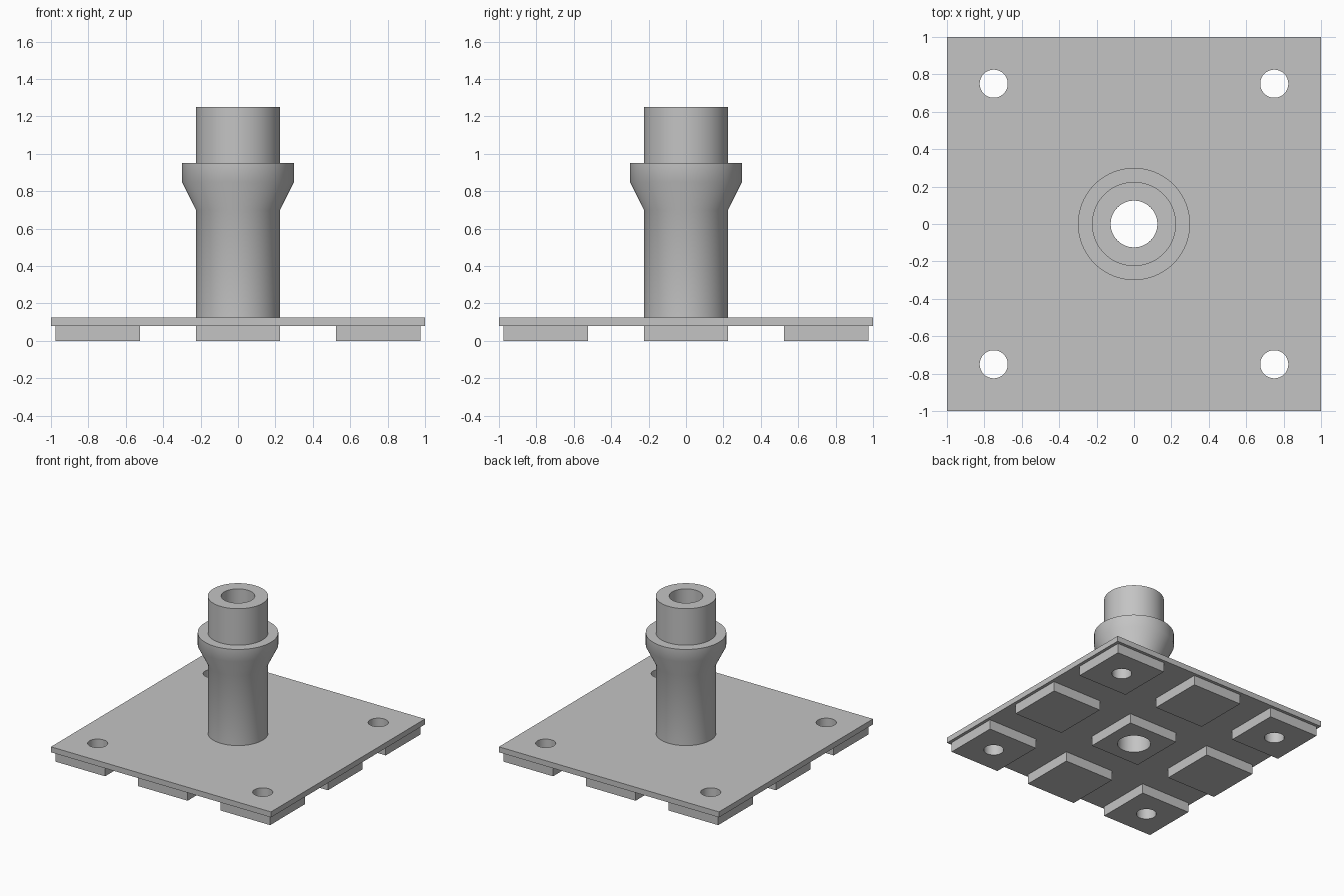
import bpy
import bmesh
from math import radians, cos, sin, tau
from mathutils import Matrix, Vector

default = bpy.data.objects.get("Cube")
if default:
    bpy.data.objects.remove(default, do_unlink=True)

PAD_TOP, PLATE_TOP = 0.08, 0.125
PAD_SIZE, PITCH = 0.45, 0.75
BORE, BOLT = 0.125, 0.075
SEGMENTS = 64

grey = bpy.data.materials.new("plain grey")
grey.use_nodes = True
colour = (0.55, 0.55, 0.55, 1)
grey.diffuse_color = colour
grey.node_tree.nodes["Principled BSDF"].inputs["Base Color"].default_value = colour


def add_object(name, bm):
    bmesh.ops.recalc_face_normals(bm, faces=bm.faces)
    mesh = bpy.data.meshes.new(name)
    bm.to_mesh(mesh)
    bm.free()
    mesh.materials.append(grey)
    obj = bpy.data.objects.new(name, mesh)
    bpy.context.collection.objects.link(obj)
    return obj


def select_only(obj):
    bpy.ops.object.select_all(action='DESELECT')
    obj.select_set(True)
    bpy.context.view_layer.objects.active = obj


def smooth(obj):
    select_only(obj)
    bpy.ops.object.shade_smooth_by_angle(angle=radians(30))


def box(name, x, y, size, bottom, top):
    bm = bmesh.new()
    place = Matrix.Translation((x, y, (bottom + top) / 2))
    bmesh.ops.create_cube(bm, size=1, matrix=place @ Matrix.Diagonal((size, size, top - bottom, 1)))
    return add_object(name, bm)


def drill(obj, x, y, radius):
    bm = bmesh.new()
    bmesh.ops.create_cone(bm, cap_ends=True, segments=SEGMENTS, radius1=radius, radius2=radius,
                          depth=1, matrix=Matrix.Translation((x, y, 0)))
    cutter = add_object("hole_cutter", bm)
    cutter.hide_render = True
    cut = obj.modifiers.new("hole", 'BOOLEAN')
    cut.operation = 'DIFFERENCE'
    cut.solver = 'EXACT'
    cut.object = cutter
    select_only(obj)
    bpy.ops.object.modifier_apply(modifier=cut.name)
    bpy.data.objects.remove(cutter, do_unlink=True)


def lathe(name, profile):
    # Revolve a closed profile of (radius, height) points about z
    bm = bmesh.new()
    rings = []
    for i in range(SEGMENTS):
        a = tau * (i + 0.5) / SEGMENTS
        rings.append([bm.verts.new(Vector((r * cos(a), r * sin(a), z))) for r, z in profile])
    for i, ring in enumerate(rings):
        after = rings[(i + 1) % SEGMENTS]
        for j in range(len(profile)):
            k = (j + 1) % len(profile)
            bm.faces.new((ring[j], after[j], after[k], ring[k]))
    return add_object(name, bm)


# Square plate with a central bore and four bolt holes
plate = box("base_plate", 0, 0, 2, PAD_TOP, PLATE_TOP)
drill(plate, 0, 0, BORE)
for x in (-PITCH, PITCH):
    for y in (-PITCH, PITCH):
        drill(plate, x, y, BOLT)
smooth(plate)

# Nine foot pads; the centre and corner ones are drilled
columns = {"right": -PITCH, "middle": 0, "left": PITCH}
rows = {"front": -PITCH, "centre": 0, "back": PITCH}
for row, y in rows.items():
    for column, x in columns.items():
        pad = box(f"foot_pad_{row}_{column}", x, y, PAD_SIZE, 0, PAD_TOP)
        if x == 0 and y == 0:
            drill(pad, x, y, BORE)
        elif x and y:
            drill(pad, x, y, BOLT)
        smooth(pad)

# Hollow post with a flared collar and a narrower spigot above it
post = lathe("collared_post", [
    (BORE, PLATE_TOP), (0.225, PLATE_TOP), (0.225, 0.7), (0.3, 0.85),
    (0.3, 0.95), (0.225, 0.95), (0.225, 1.25), (BORE, 1.25)])
smooth(post)
